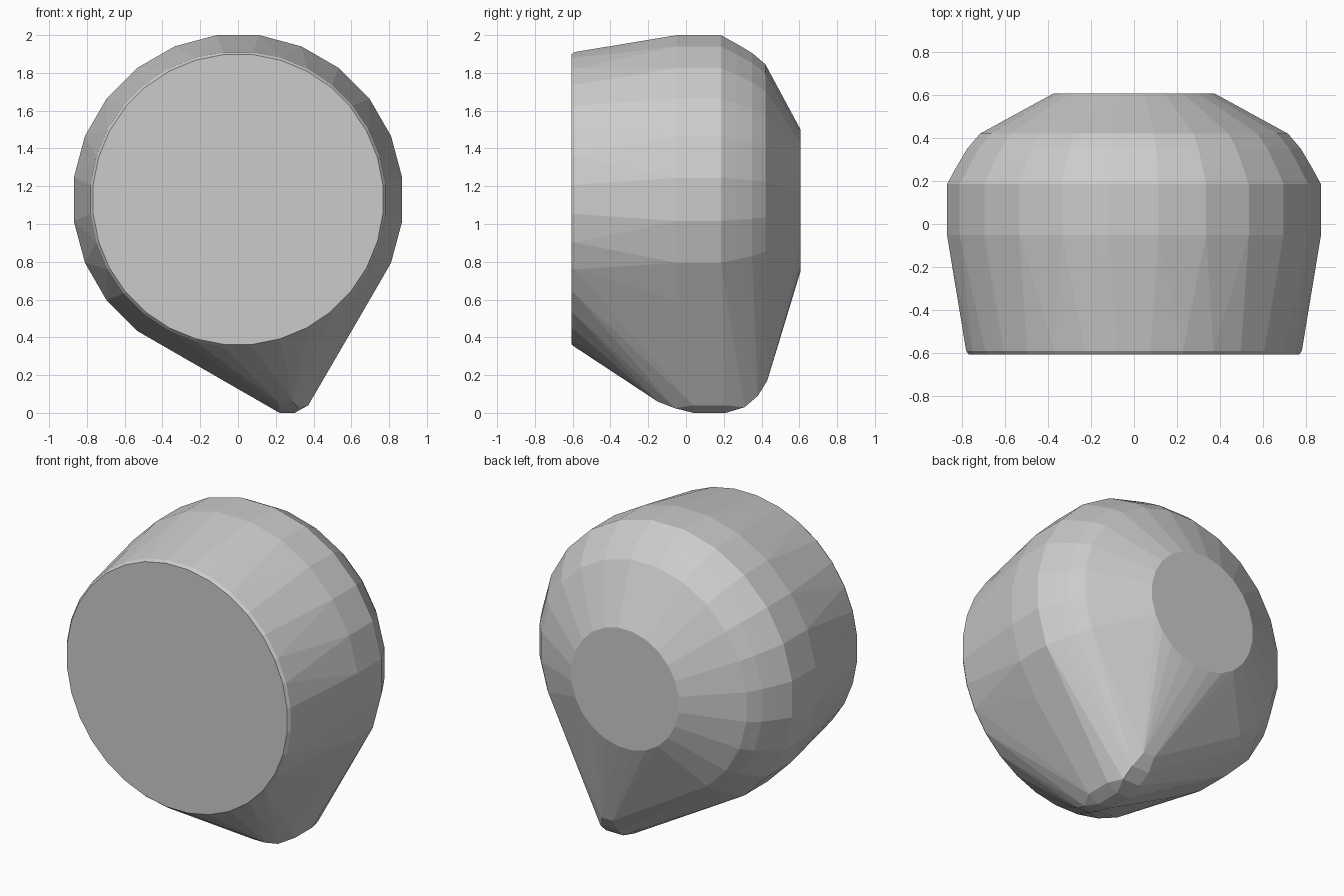
import bpy, bmesh
from math import sin, cos, pi

if "Cube" in bpy.data.objects:
    bpy.data.objects.remove(bpy.data.objects["Cube"])

CENTRE_Z = 1.13
bm = bmesh.new()


def ring(y, r, n=24, z=CENTRE_Z):
    """Ring of points around the y axis, with a flat side at the top."""
    for i in range(n):
        a = (i + 0.5) * 2 * pi / n
        bm.verts.new((r * cos(a), y, z + r * sin(a)))


# flat front disc with a tiny edge bevel
ring(-0.607, 0.771, 32)
ring(-0.59, 0.784, 32)

# widest band and rounded rear shoulder
for y, r in ((-0.05, 0.877), (0.185, 0.877), (0.27, 0.83), (0.35, 0.782), (0.42, 0.722)):
    ring(y, r)

# flat back disc
ring(0.607, 0.377, 24, 1.125)

# blunt off-centre tip: y, z, centre x, half width
tip = ((-0.15, 0.06, 0.25, 0.04), (-0.06, 0.025, 0.27, 0.05),
       (0.05, 0.0, 0.26, 0.04), (0.20, 0.0, 0.26, 0.04),
       (0.31, 0.03, 0.28, 0.06), (0.38, 0.09, 0.27, 0.06), (0.43, 0.17, 0.25, 0.04))
for y, z, x, w in tip:
    bm.verts.new((x - w, y, z))
    bm.verts.new((x + w, y, z))
for y in (0.04, 0.21):
    bm.verts.new((0.30, y, 0.0))
    bm.verts.new((0.372, y, 0.04))

# wrap everything in one convex faceted skin
res = bmesh.ops.convex_hull(bm, input=bm.verts)
loose = {v for v in bm.verts if not v.link_faces}
bmesh.ops.delete(bm, geom=list(loose), context='VERTS')
bmesh.ops.dissolve_limit(bm, angle_limit=0.01, verts=bm.verts, edges=bm.edges)
bmesh.ops.recalc_face_normals(bm, faces=bm.faces)

mesh = bpy.data.meshes.new("faceted_body")
bm.to_mesh(mesh)
bm.free()
bpy.context.collection.objects.link(bpy.data.objects.new("faceted_body", mesh))
